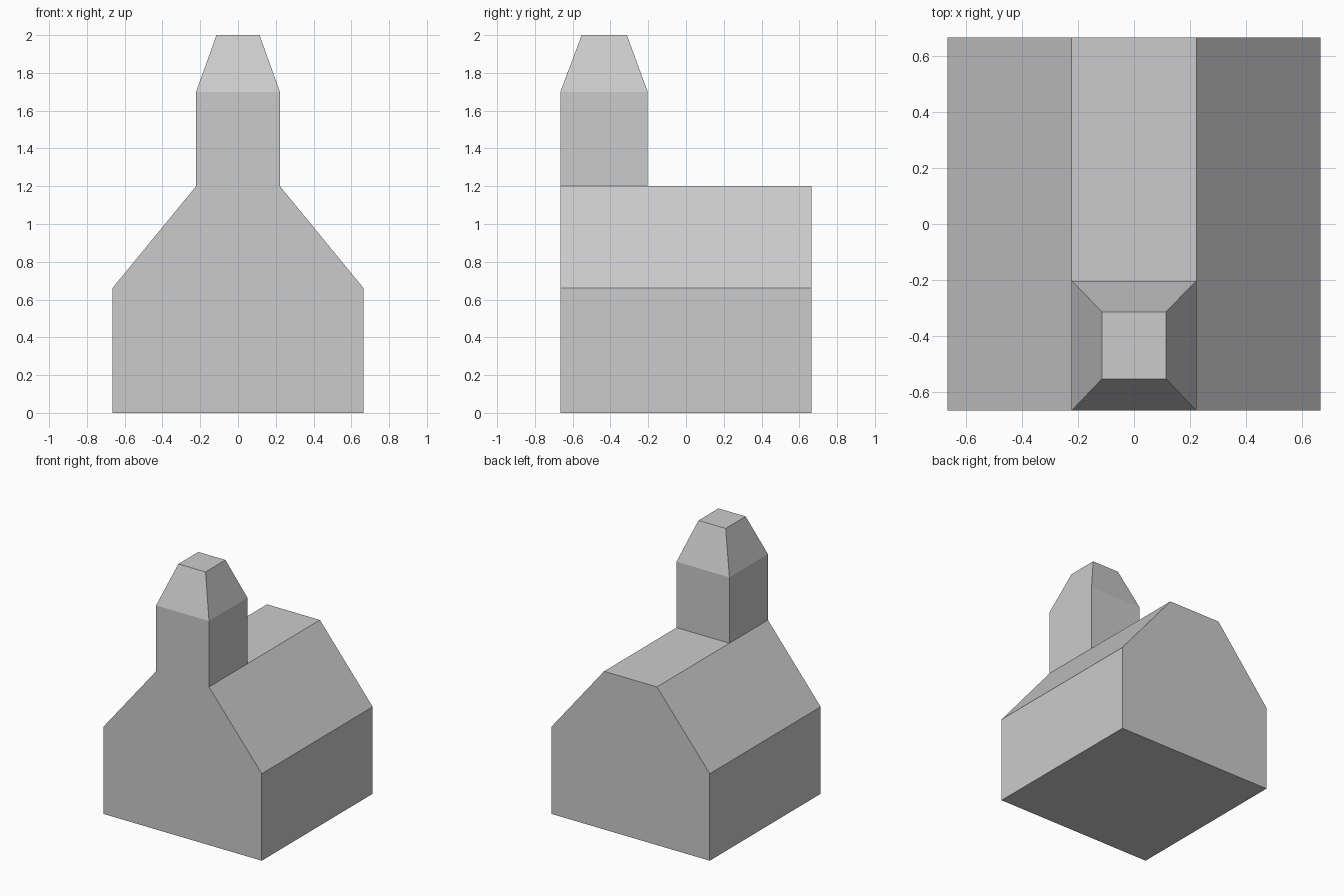
import bpy, bmesh
from mathutils import Vector

if "Cube" in bpy.data.objects:
    bpy.data.objects.remove(bpy.data.objects["Cube"])

HALF = 0.665               # half width and half depth of the house
TOWER_X, TOWER_Y = 0.222, -0.203
EAVE, RIDGE = 0.66, 1.2

bm = bmesh.new()

# House: gabled profile with a flat ridge, swept along y with a cut behind the tower
half = [(HALF, 0), (HALF, EAVE), (TOWER_X, RIDGE)]
profile = half + [(-x, z) for x, z in reversed(half)]
rings = [[bm.verts.new((x, y, z)) for x, z in profile] for y in (-HALF, TOWER_Y, HALF)]
n = len(profile)
bm.faces.new(rings[0])
bm.faces.new(rings[-1][::-1])
for a, b in zip(rings, rings[1:]):
    for i in range(n):
        j = (i + 1) % n
        face = bm.faces.new((a[i], b[i], b[j], a[j]))
        if i == 2 and a is rings[0]:
            top = face     # front part of the flat ridge


def raise_face(face, x0, x1, y0, y1, z):
    """Extrude a rectangular face and fit it to the given rectangle at height z."""
    c = face.calc_center_median()
    new = bmesh.ops.extrude_discrete_faces(bm, faces=[face])["faces"][0]
    for v in new.verts:
        v.co = Vector((x1 if v.co.x > c.x else x0, y1 if v.co.y > c.y else y0, z))
    return new


# Tower shaft and tapered cap
top = raise_face(top, -TOWER_X, TOWER_X, -HALF, TOWER_Y, 1.7)
raise_face(top, -0.114, 0.114, -0.552, -0.313, 2.0)

# Merge coplanar faces so each wall is a single flat face
bmesh.ops.remove_doubles(bm, verts=bm.verts[:], dist=1e-5)
bmesh.ops.dissolve_limit(bm, angle_limit=0.01, verts=bm.verts[:], edges=bm.edges[:])
bmesh.ops.recalc_face_normals(bm, faces=bm.faces[:])

mesh = bpy.data.meshes.new("house_with_tower")
bm.to_mesh(mesh)
bm.free()
bpy.context.collection.objects.link(bpy.data.objects.new("house_with_tower", mesh))
